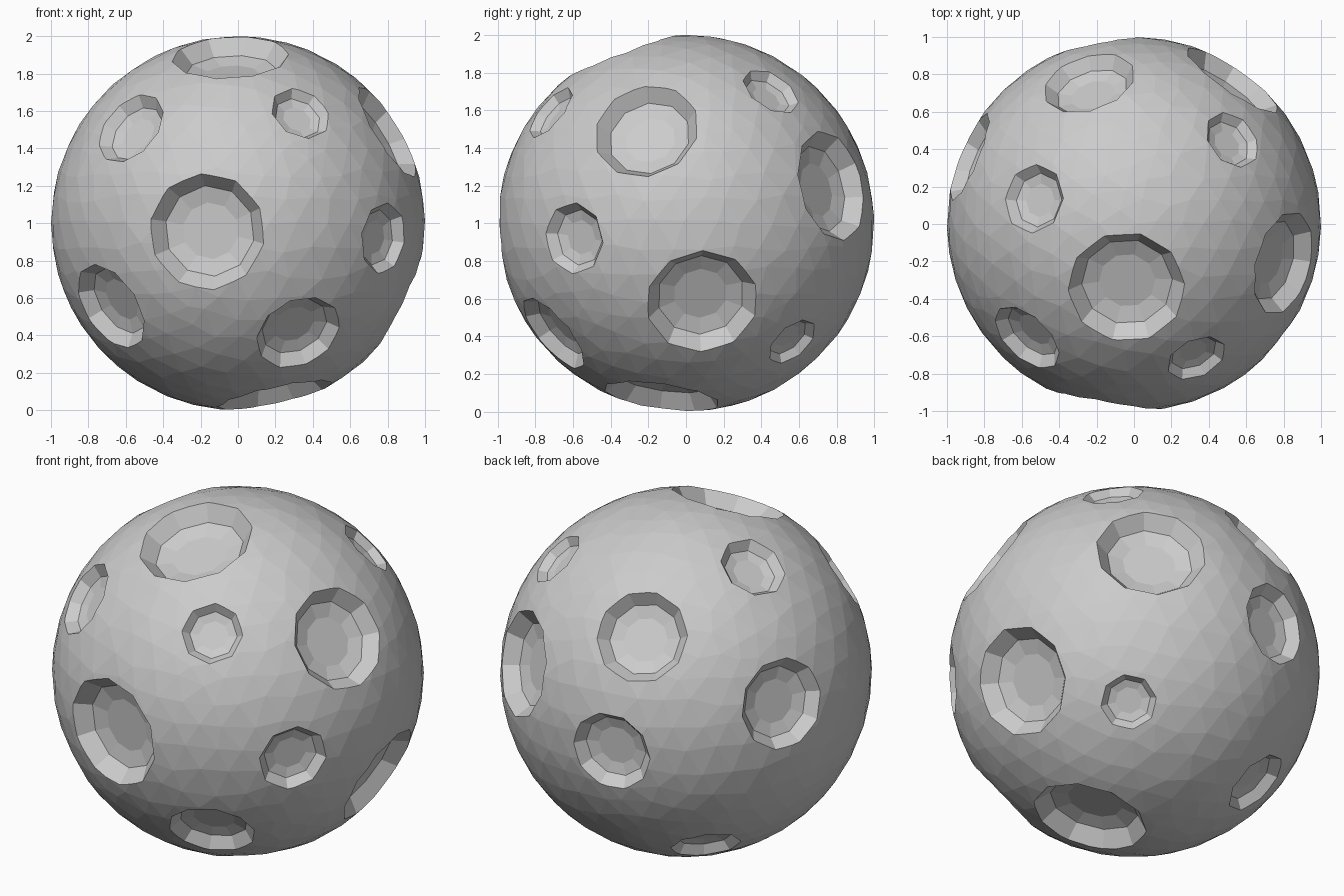
import bpy, bmesh, math, random
from mathutils import Vector

if "Cube" in bpy.data.objects:
    bpy.data.objects.remove(bpy.data.objects["Cube"])

random.seed(4)
CENTRE = Vector((0, 0, 1))

# Craters: direction from the centre (x, y, z) and rim radius
CRATERS = [
    (-0.165, -0.935, -0.045, 0.31), (-0.575, -0.61, 0.51, 0.21),
    (0.335, -0.72, 0.59, 0.165), (-0.04, -0.335, 0.88, 0.31),
    (0.80, -0.21, 0.49, 0.28), (0.785, -0.60, -0.08, 0.19),
    (-0.68, -0.526, -0.445, 0.25), (0.325, -0.71, -0.59, 0.235),
    (0.20, -0.13, -0.92, 0.31), (0.856, 0.085, -0.415, 0.295),
    (0.53, 0.775, 0.20, 0.295), (0.525, 0.45, 0.70, 0.165),
    (0.512, 0.565, -0.63, 0.15), (-0.24, 0.755, 0.556, 0.25),
    (-0.535, 0.135, 0.814, 0.185), (-0.88, 0.36, 0.18, 0.25),
    (-0.18, 0.955, -0.06, 0.225), (-0.46, 0.47, -0.73, 0.19),
]
# Bowl profile: (radius, height above the rim plane), in rim radii
PROFILE = [(0.48, -0.34), (0.77, -0.27), (1.0, 0.0), (1.22, 0.32)]


def to_object(bm, name):
    mesh = bpy.data.meshes.new(name)
    bm.to_mesh(mesh)
    bm.free()
    obj = bpy.data.objects.new(name, mesh)
    bpy.context.collection.objects.link(obj)
    return obj


def add_bowl(bm, direction, radius, sides):
    """Closed bowl that reaches from the crater floor to above the surface."""
    n = direction.normalized()
    u = n.orthogonal().normalized()
    v = n.cross(u)
    base = CENTRE + n * math.sqrt(1 - radius * radius)
    turn = random.uniform(0, math.tau)
    rings = []
    for r, h in PROFILE:
        ring = []
        for i in range(sides):
            a = turn + math.tau * i / sides
            p = base + (u * math.cos(a) + v * math.sin(a)) * r * radius * 1.02
            ring.append(bm.verts.new(p + n * h * radius))
        rings.append(ring)
    for low, high in zip(rings, rings[1:]):
        for i in range(sides):
            j = (i + 1) % sides
            bm.faces.new((low[i], low[j], high[j], high[i]))
    bm.faces.new(rings[0][::-1])
    bm.faces.new(rings[-1])


# Faceted globe with slightly irregular facets
bm = bmesh.new()
bmesh.ops.create_icosphere(bm, subdivisions=4, radius=1)
for vert in bm.verts:
    shift = Vector([random.uniform(-0.025, 0.025) for _ in range(3)])
    vert.co = CENTRE + (vert.co + shift).normalized()
globe = to_object(bm, "cratered_globe")

# All crater bowls in one cutter
bm = bmesh.new()
for x, y, z, r in CRATERS:
    add_bowl(bm, Vector((x, y, z)), r, 10 if r > 0.2 else 8)
bmesh.ops.recalc_face_normals(bm, faces=bm.faces)
cutter = to_object(bm, "crater_cutter")
cutter.hide_render = True

# Carve the craters and drop the cutter
mod = globe.modifiers.new("craters", 'BOOLEAN')
mod.operation = 'DIFFERENCE'
mod.solver = 'EXACT'
mod.object = cutter
bpy.context.view_layer.objects.active = globe
bpy.ops.object.modifier_apply(modifier=mod.name)
bpy.data.objects.remove(cutter)
